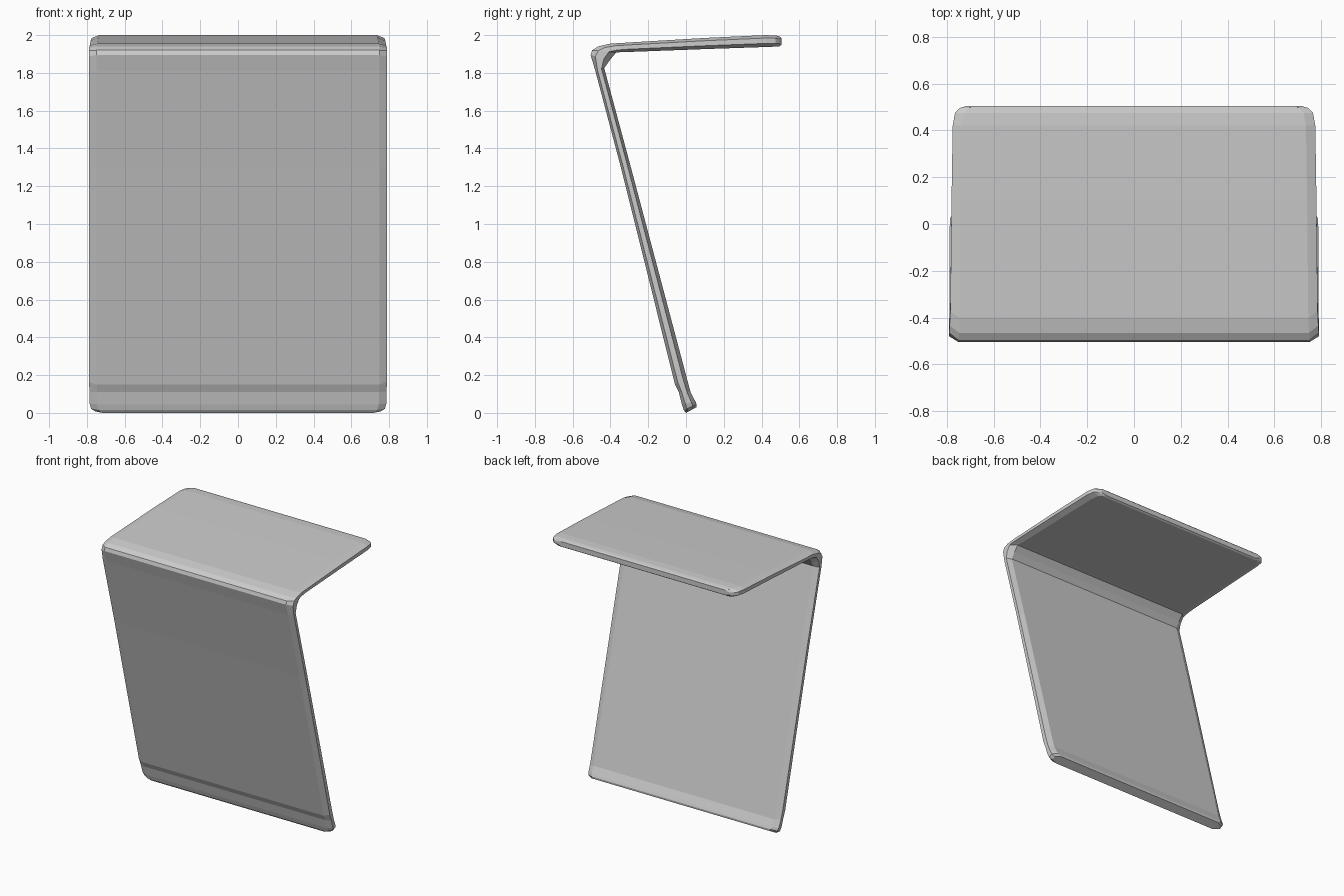
import bpy, bmesh
from mathutils import Vector

# Stations along the bent path: outer (y, z), inner (y, z), half width
STATIONS = [
    # bottom lip with rounded corners
    ((0.0, 0.0), (0.055, 0.03), 0.755),
    ((-0.012, 0.015), (0.057, 0.045), 0.778),
    ((-0.022, 0.045), (0.050, 0.060), 0.785),
    ((-0.038, 0.110), (0.024, 0.110), 0.787),
    ((-0.058, 0.150), (0.000, 0.200), 0.788),
    # leaning panel
    ((-0.345, 1.30), (-0.297, 1.32), 0.788),
    ((-0.480, 1.81), (-0.433, 1.825), 0.789),
    # fold
    ((-0.505, 1.895), (-0.405, 1.865), 0.79),
    ((-0.497, 1.920), (-0.370, 1.908), 0.79),
    ((-0.465, 1.940), (-0.340, 1.910), 0.788),
    ((-0.400, 1.955), (-0.300, 1.911), 0.785),
    # top panel with rounded free corners
    ((0.10, 1.985), (0.10, 1.926), 0.780),
    ((0.42, 2.0), (0.42, 1.937), 0.775),
    ((0.475, 1.998), (0.475, 1.939), 0.765),
    ((0.497, 1.993), (0.493, 1.940), 0.745),
    ((0.505, 1.985), (0.505, 1.948), 0.715),
]
BEVEL = 0.04


def ring(bm, outer, inner, w):
    """Chamfered eight-sided cross-section across the width."""
    o, i = Vector(outer), Vector(inner)
    half = [(w - BEVEL, 0.0), (w, 0.25), (w, 0.70), (w - BEVEL, 1.0)]
    pts = half + [(-x, t) for x, t in reversed(half)]
    return [bm.verts.new((x, *o.lerp(i, t))) for x, t in pts]


# One continuous sheet: leaning panel, fold and top panel
bm = bmesh.new()
rings = [ring(bm, *s) for s in STATIONS]
for a, b in zip(rings, rings[1:]):
    for k in range(8):
        n = (k + 1) % 8
        bm.faces.new((a[k], a[n], b[n], b[k]))
bm.faces.new(rings[0])
bm.faces.new(rings[-1])
bmesh.ops.recalc_face_normals(bm, faces=bm.faces)

mesh = bpy.data.meshes.new("bent_panel")
bm.to_mesh(mesh)
bm.free()
obj = bpy.data.objects.new("bent_panel", mesh)
bpy.context.collection.objects.link(obj)
